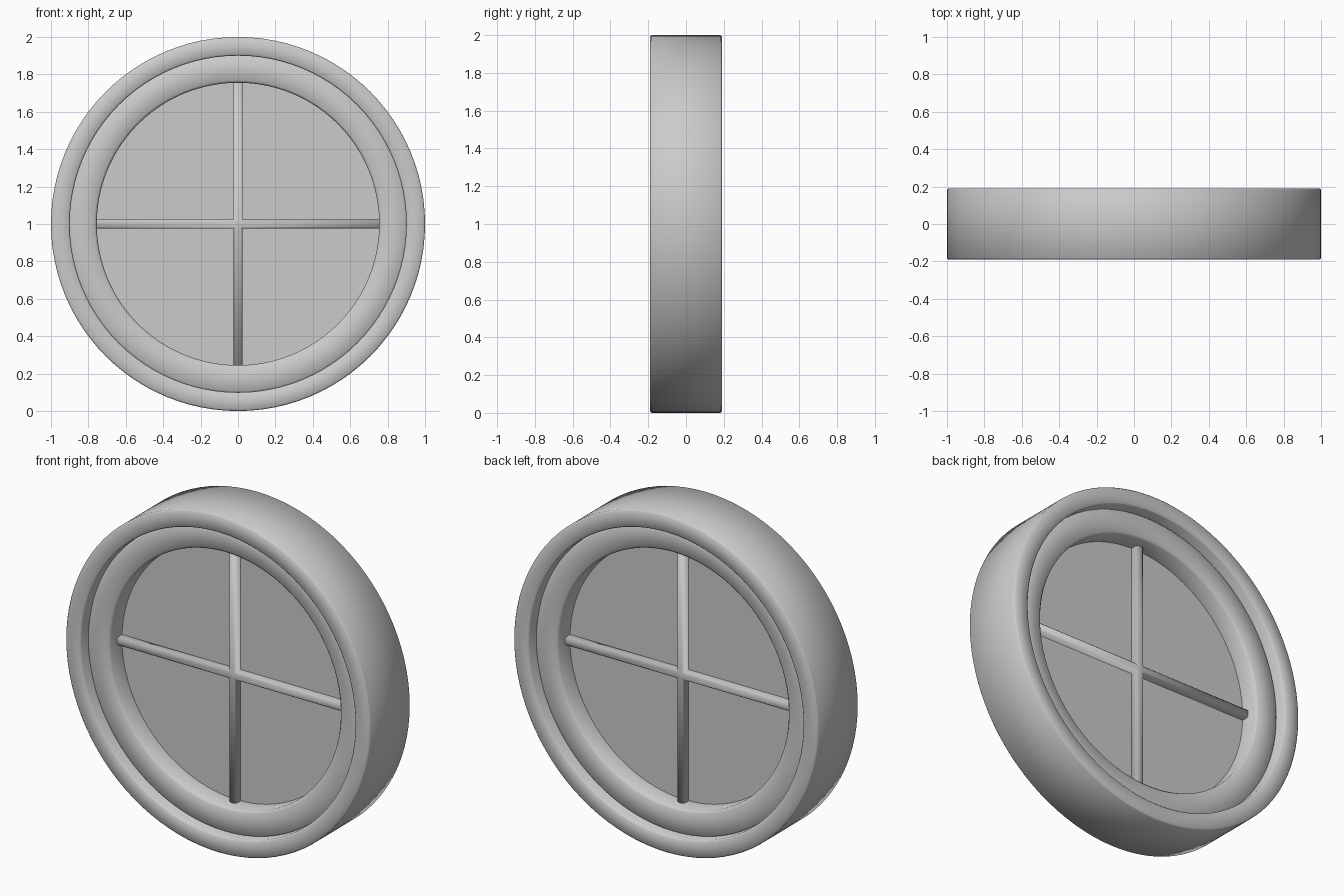
import bpy, bmesh, math
from mathutils import Matrix

cube = bpy.data.objects.get("Cube")
if cube:
    bpy.data.objects.remove(cube, do_unlink=True)

grey = bpy.data.materials.new("plain grey")
grey.use_nodes = True
grey.diffuse_color = (0.6, 0.6, 0.6, 1)
grey.node_tree.nodes["Principled BSDF"].inputs["Base Color"].default_value = (0.6, 0.6, 0.6, 1)

SEGMENTS = 96


def finish(name, bm, smooth=True):
    """Turn a bmesh into an object centred one unit above the ground."""
    bmesh.ops.recalc_face_normals(bm, faces=bm.faces)
    for f in bm.faces:
        f.smooth = smooth
    mesh = bpy.data.meshes.new(name)
    bm.to_mesh(mesh)
    bm.free()
    mesh.materials.append(grey)
    obj = bpy.data.objects.new(name, mesh)
    obj.location.z = 1
    bpy.context.collection.objects.link(obj)
    return obj


def ring(name, inner, outer, half_depth, bevel):
    """Spin a chamfered rectangular section around the y axis."""
    section = []
    for r, y, sr, sy in ((inner, -half_depth, 1, 1), (outer, -half_depth, -1, 1),
                         (outer, half_depth, -1, -1), (inner, half_depth, 1, -1)):
        pair = [(r, y + sy * bevel), (r + sr * bevel, y)]
        section += pair if sr * sy > 0 else pair[::-1]
    bm = bmesh.new()
    verts = [bm.verts.new((r, y, 0)) for r, y in section]
    edges = [bm.edges.new((verts[i], verts[i - 1])) for i in range(len(verts))]
    bmesh.ops.spin(bm, geom=verts + edges, cent=(0, 0, 0), axis=(0, 1, 0),
                   angle=math.tau, steps=SEGMENTS, use_merge=True)
    bmesh.ops.remove_doubles(bm, verts=bm.verts, dist=0.0001)
    return finish(name, bm)


# Nested frame rings
ring("outer_frame", 0.9, 1.0, 0.19, 0.008)
ring("inner_frame", 0.755, 0.905, 0.125, 0.012)

# Thin round pane
bm = bmesh.new()
bmesh.ops.create_cone(bm, cap_ends=True, segments=SEGMENTS, radius1=0.78, radius2=0.78,
                      depth=0.02, matrix=Matrix.Rotation(math.pi / 2, 4, "X"))
finish("pane", bm, smooth=False)

# Crossed glazing bar grown from a central block, with chamfered long edges
W, D, REACH = 0.025, 0.055, 0.77
bm = bmesh.new()
bmesh.ops.create_cube(bm, size=1, matrix=Matrix.Diagonal((2 * W, 2 * D, 2 * W, 1)))
for face in [f for f in bm.faces if abs(f.normal.y) < 0.5]:
    direction = face.normal.copy()
    tip = bmesh.ops.extrude_discrete_faces(bm, faces=[face])["faces"][0]
    bmesh.ops.translate(bm, verts=tip.verts, vec=direction * (REACH - W))
bmesh.ops.remove_doubles(bm, verts=bm.verts, dist=0.0001)
long_edges = [e for e in bm.edges
              if abs(e.verts[0].co.y - e.verts[1].co.y) < 0.001
              and e.calc_length() > 0.5]
bmesh.ops.bevel(bm, geom=long_edges, offset=0.01, segments=1, affect="EDGES")
finish("glazing_bars", bm)
